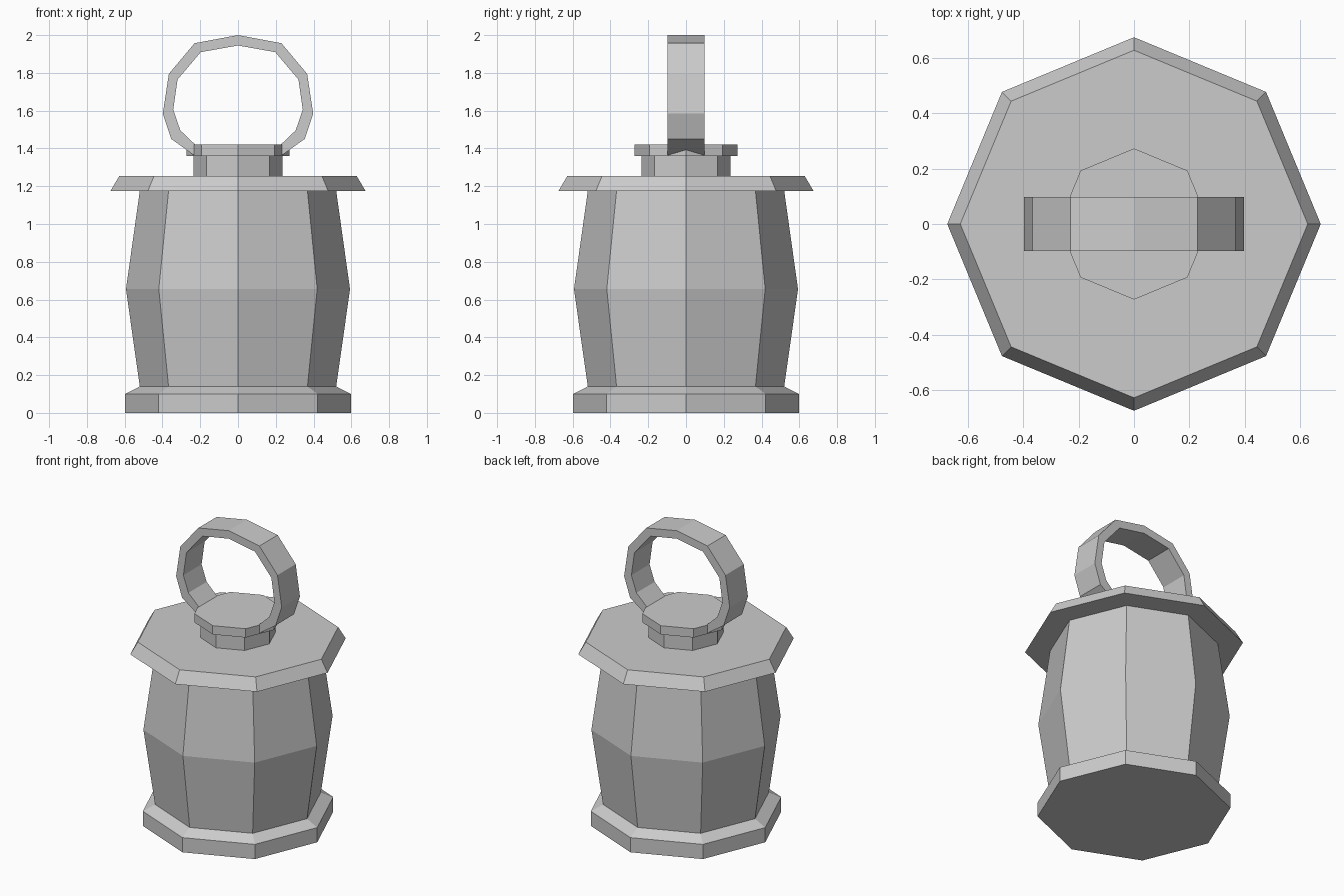
import bpy, bmesh
from math import cos, sin, pi

if "Cube" in bpy.data.objects:
    bpy.data.objects.remove(bpy.data.objects["Cube"])


def make_object(name, bm):
    bmesh.ops.recalc_face_normals(bm, faces=bm.faces)
    mesh = bpy.data.meshes.new(name)
    bm.to_mesh(mesh)
    bm.free()
    obj = bpy.data.objects.new(name, mesh)
    bpy.context.collection.objects.link(obj)
    return obj


def lathe(name, profile, sides=8):
    """Closed solid with flat sides from (radius, height) points."""
    bm = bmesh.new()
    rings = [[bm.verts.new((r * cos(2 * pi * i / sides), r * sin(2 * pi * i / sides), z))
              for i in range(sides)] for r, z in profile]
    for low, high in zip(rings, rings[1:]):
        for i in range(sides):
            j = (i + 1) % sides
            bm.faces.new((low[i], low[j], high[j], high[i]))
    bm.faces.new(rings[0][::-1])
    bm.faces.new(rings[-1])
    return make_object(name, bm)


def strap(name, outer, inner, half_width):
    """Band swept along paired outer and inner points in the xz plane."""
    bm = bmesh.new()
    sections = [[bm.verts.new((x, y, z)) for (x, z), y in
                 ((o, -half_width), (o, half_width), (n, half_width), (n, -half_width))]
                for o, n in zip(outer, inner)]
    for a, b in zip(sections, sections[1:]):
        for i in range(4):
            j = (i + 1) % 4
            bm.faces.new((a[i], a[j], b[j], b[i]))
    bm.faces.new(sections[0])
    bm.faces.new(sections[-1])
    return make_object(name, bm)


def mirrored(half):
    """Extend a half path that ends on x = 0 to the other side."""
    return half + [(-x, z) for x, z in half[-2::-1]]


# Foot and bulging body
lathe("body", [(0.597, 0), (0.597, 0.10), (0.52, 0.14), (0.593, 0.655), (0.52, 1.175)])

# Overhanging lid
lathe("lid", [(0.675, 1.175), (0.628, 1.255)])

# Neck and cap on the lid
lathe("neck", [(0.236, 1.255), (0.236, 1.36)])
lathe("cap", [(0.273, 1.36), (0.273, 1.42)])

# Carrying ring, with its ends sunk in the cap
outer = [(0.23, 1.362), (0.353, 1.45), (0.398, 1.585), (0.366, 1.795), (0.23, 1.957), (0, 2.0)]
inner = [(0.2, 1.395), (0.305, 1.495), (0.343, 1.605), (0.32, 1.765), (0.197, 1.91), (0, 1.945)]
strap("carrying_ring", mirrored(outer), mirrored(inner), 0.098)
